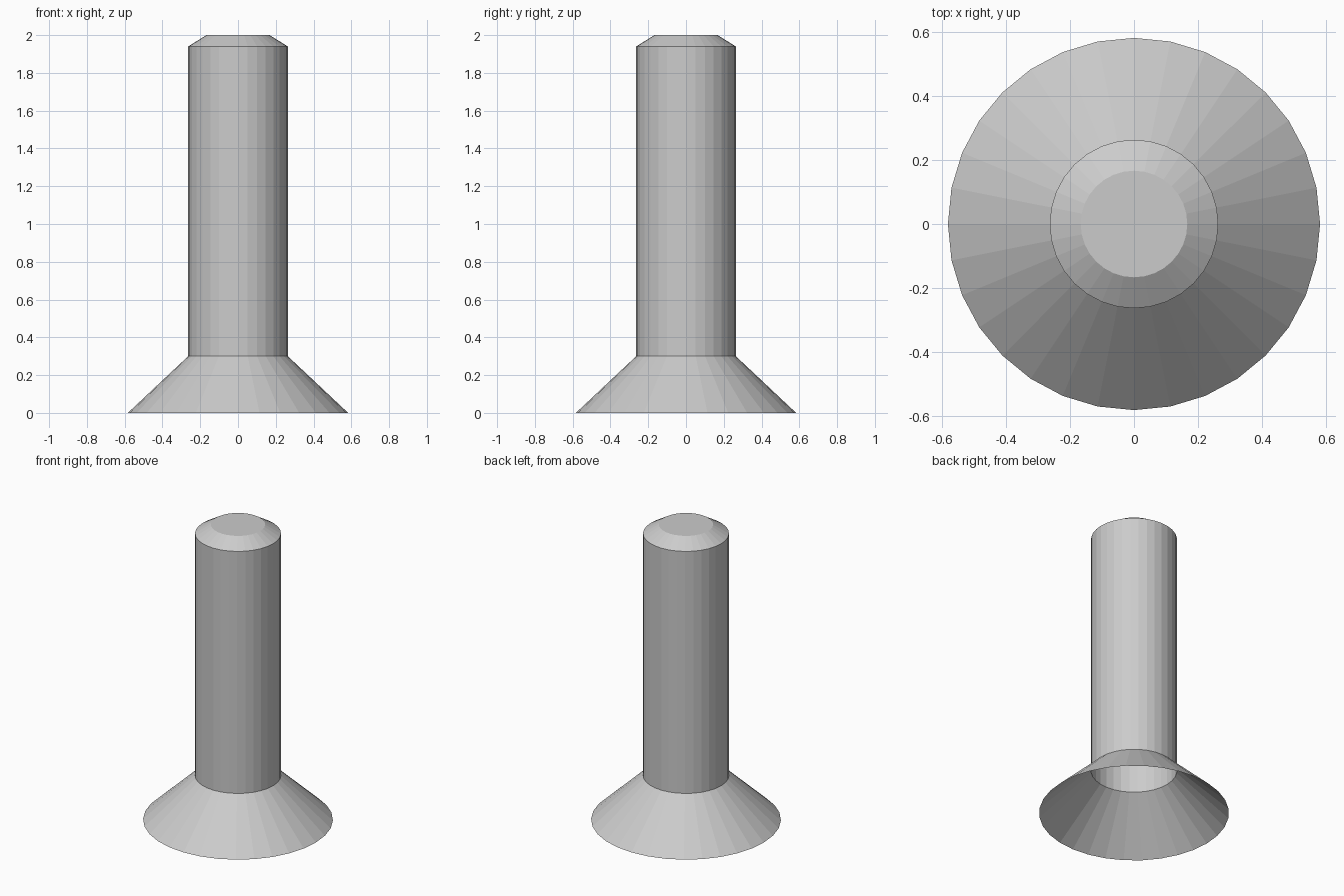
import bpy, bmesh
from math import cos, sin, pi

if "Cube" in bpy.data.objects:
    bpy.data.objects.remove(bpy.data.objects["Cube"])

SIDES = 32
# Profile from open foot to top edge: (radius, height)
PROFILE = [(0.583, 0.0), (0.264, 0.30), (0.264, 1.94), (0.167, 2.0)]

bm = bmesh.new()
rings = [[bm.verts.new((r * cos(2 * pi * i / SIDES), r * sin(2 * pi * i / SIDES), z))
          for i in range(SIDES)] for r, z in PROFILE]

# Flared foot, hollow stem and chamfer
for low, high in zip(rings, rings[1:]):
    for i in range(SIDES):
        j = (i + 1) % SIDES
        bm.faces.new((low[i], low[j], high[j], high[i]))

# Flat top cap; the foot stays open underneath
bm.faces.new(rings[-1])

mesh = bpy.data.meshes.new("flared_post")
bm.to_mesh(mesh)
bm.free()
bpy.context.collection.objects.link(bpy.data.objects.new("flared_post", mesh))
